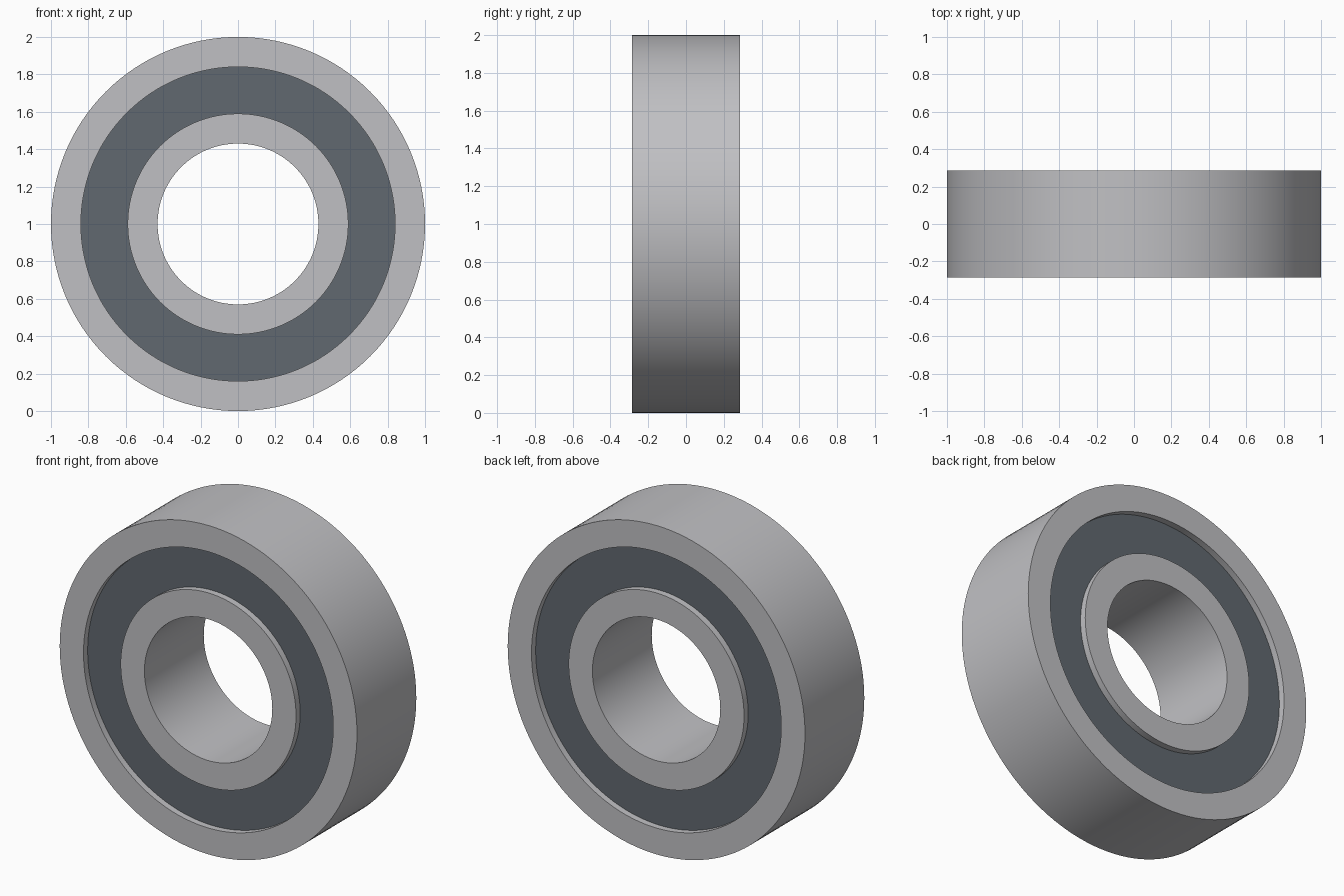
import bpy
import math

HALF_WIDTH = 0.285
RECESS = 0.04
SEGMENTS = 128

cube = bpy.data.objects.get("Cube")
if cube:
    bpy.data.objects.remove(cube, do_unlink=True)


def make_material(name, color):
    mat = bpy.data.materials.new(name)
    mat.use_nodes = True
    mat.diffuse_color = (*color, 1)
    mat.node_tree.nodes["Principled BSDF"].inputs["Base Color"].default_value = (*color, 1)
    return mat


def make_ring(name, r_in, r_out, y_front, y_back, mat):
    """Revolve a rectangular section around the y axis through the centre."""
    profile = [(r_in, y_front), (r_out, y_front), (r_out, y_back), (r_in, y_back)]
    n = len(profile)
    verts, faces = [], []
    for i in range(SEGMENTS):
        a = math.tau * i / SEGMENTS
        verts += [(r * math.cos(a), y, r * math.sin(a)) for r, y in profile]
        j = (i + 1) % SEGMENTS
        for k in range(n):
            m = (k + 1) % n
            faces.append((i * n + k, j * n + k, j * n + m, i * n + m))
    mesh = bpy.data.meshes.new(name)
    mesh.from_pydata(verts, [], faces)
    mesh.materials.append(mat)
    obj = bpy.data.objects.new(name, mesh)
    obj.location.z = 1
    bpy.context.collection.objects.link(obj)
    bpy.ops.object.select_all(action="DESELECT")
    obj.select_set(True)
    bpy.context.view_layer.objects.active = obj
    # Consistent outward normals, then smooth sides with crisp rims
    bpy.ops.object.mode_set(mode="EDIT")
    bpy.ops.mesh.select_all(action="SELECT")
    bpy.ops.mesh.normals_make_consistent(inside=False)
    bpy.ops.object.mode_set(mode="OBJECT")
    bpy.ops.object.shade_smooth_by_angle(angle=math.radians(30))
    return obj


steel = make_material("brushed steel", (0.53, 0.53, 0.55))
rubber = make_material("dark grey seal", (0.12, 0.14, 0.16))

# Steel races
make_ring("outer_race", 0.84, 1.0, -HALF_WIDTH, HALF_WIDTH, steel)
make_ring("inner_race", 0.43, 0.59, -HALF_WIDTH, HALF_WIDTH, steel)

# Recessed seals closing the gap on both sides
seal_y = HALF_WIDTH - RECESS
make_ring("front_seal", 0.59, 0.84, -seal_y, -seal_y + RECESS, rubber)
make_ring("back_seal", 0.59, 0.84, seal_y - RECESS, seal_y, rubber)
